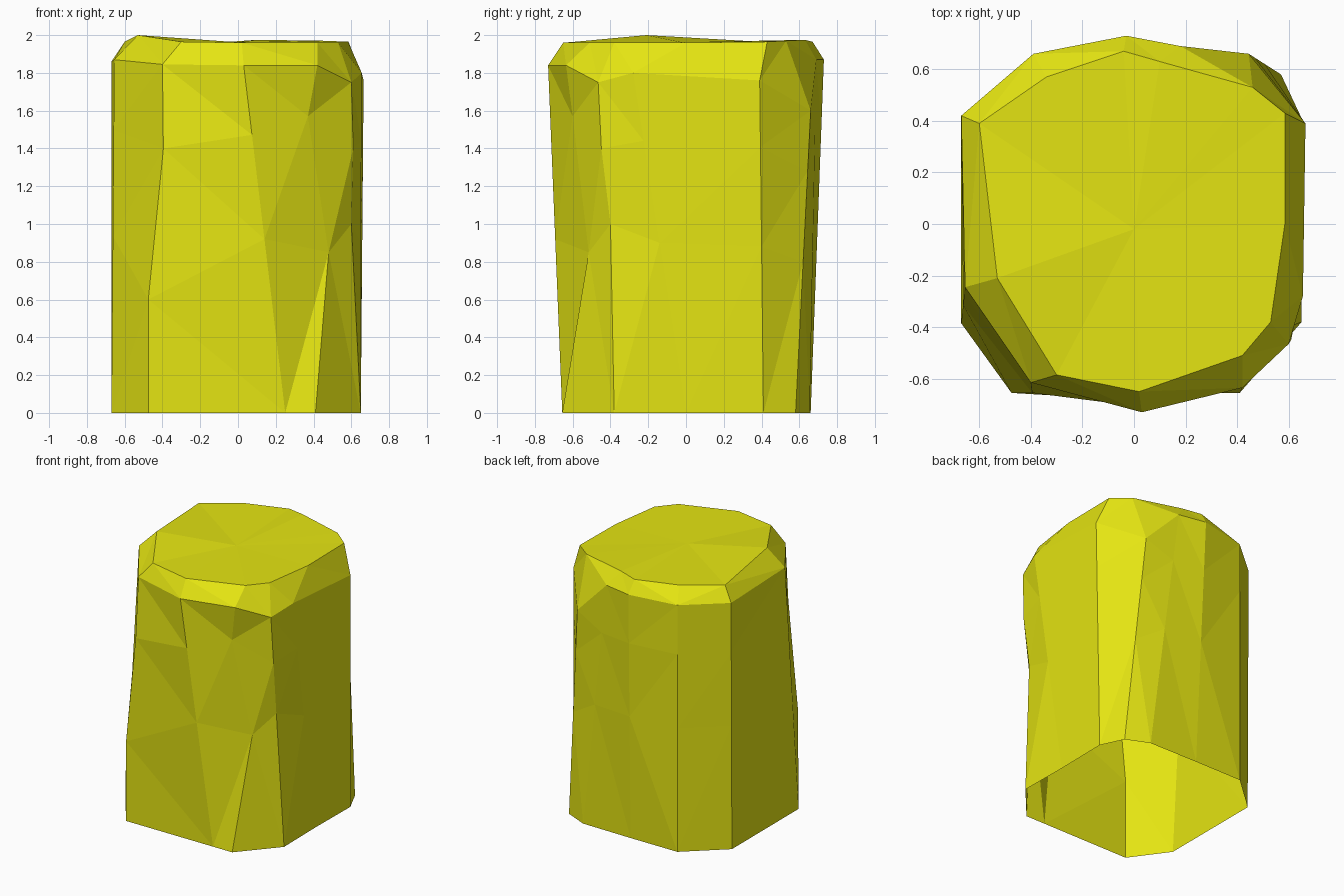
import bpy, bmesh
from mathutils import Vector

# single flat colour
mat = bpy.data.materials.new("bright yellow")
mat.diffuse_color = (0.78, 0.78, 0.006, 1)

# outline at the ground (open underneath), counter-clockwise from front left
base = [(-0.475, -0.655), (0.25, -0.655), (0.41, -0.655), (0.65, -0.38),
        (0.645, 0.0), (0.65, 0.41), (0.57, 0.58), (0.40, 0.655),
        (0.0, 0.66), (-0.39, 0.66), (-0.67, 0.41), (-0.67, -0.385)]
# shoulder where the chipped bevel starts
shoulder = [(-0.40, -0.615, 1.845), (0.03, -0.73, 1.84), (0.42, -0.635, 1.84),
            (0.60, -0.465, 1.75), (0.655, -0.28, 1.80), (0.665, 0.39, 1.76),
            (0.445, 0.66, 1.60), (0.18, 0.69, 1.87), (-0.03, 0.73, 1.87),
            (-0.39, 0.66, 1.86), (-0.67, 0.42, 1.86), (-0.655, -0.245, 1.87)]
# rim of the top
rim = [(-0.30, -0.585, 1.965), (0.02, -0.65, 1.96), (0.42, -0.51, 1.96),
       (0.53, -0.38, 1.96), (0.585, 0.0, 1.96), (0.585, 0.43, 1.965),
       (0.46, 0.53, 1.97), (0.10, 0.63, 1.975), (-0.04, 0.67, 1.965),
       (-0.34, 0.57, 1.965), (-0.60, 0.39, 1.965), (-0.53, -0.21, 2.0)]
# dents hewn into the side: column -> point
low_dents = {0: (-0.475, -0.655, 0.6), 2: (0.48, -0.515, 0.85), 3: (0.60, -0.40, 1.0)}
high_dents = {0: (-0.395, -0.655, 1.4), 2: (0.37, -0.60, 1.57)}

bottom = [Vector((x, y, 0)) for x, y in base]
top_edge = [Vector(p) for p in shoulder]


def between(t, dents):
    return [Vector(dents[i]) if i in dents else a.lerp(b, t)
            for i, (a, b) in enumerate(zip(bottom, top_edge))]


rings = [bottom, between(0.5, low_dents), between(0.8, high_dents),
         top_edge, [Vector(p) for p in rim]]

# stone pillar: stacked rings and a faceted cap
bm = bmesh.new()
loops = [[bm.verts.new(p) for p in ring] for ring in rings]
n = len(base)
for a, b in zip(loops, loops[1:]):
    for i in range(n):
        j = (i + 1) % n
        bm.faces.new((a[i], a[j], b[j], b[i]))
centre = bm.verts.new((0, -0.02, 1.962))
for i in range(n):
    bm.faces.new((loops[-1][i], loops[-1][(i + 1) % n], centre))
bmesh.ops.triangulate(bm, faces=[f for f in bm.faces if len(f.verts) == 4])

mesh = bpy.data.meshes.new("stone_pillar")
bm.to_mesh(mesh)
bm.free()
mesh.materials.append(mat)
bpy.context.collection.objects.link(bpy.data.objects.new("stone_pillar", mesh))
